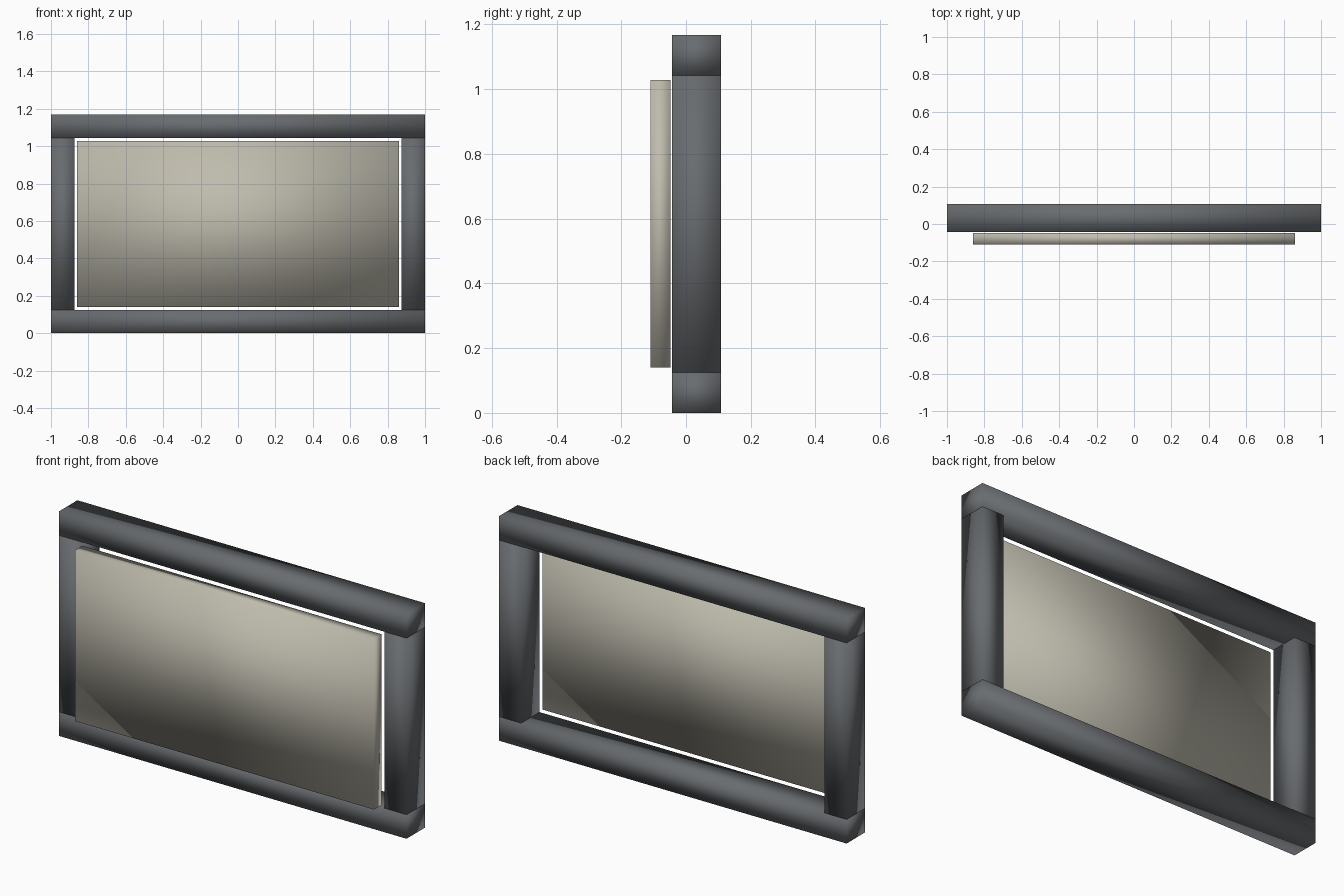
import bpy
import bmesh
from mathutils import Vector

cube = bpy.data.objects.get("Cube")
if cube:
    bpy.data.objects.remove(cube, do_unlink=True)


def make_material(name, colour):
    mat = bpy.data.materials.new(name)
    mat.use_nodes = True
    mat.diffuse_color = colour
    bsdf = next(n for n in mat.node_tree.nodes if n.type == "BSDF_PRINCIPLED")
    bsdf.inputs["Base Color"].default_value = colour
    return mat


def make_block(name, low, high, mat):
    """Smooth-shaded box between two opposite corners."""
    low, high = Vector(low), Vector(high)
    bm = bmesh.new()
    bmesh.ops.create_cube(bm, size=1)
    bmesh.ops.scale(bm, vec=high - low, verts=bm.verts)
    for face in bm.faces:
        face.smooth = True
    mesh = bpy.data.meshes.new(name)
    bm.to_mesh(mesh)
    bm.free()
    mesh.materials.append(mat)
    obj = bpy.data.objects.new(name, mesh)
    obj.location = (low + high) / 2
    bpy.context.collection.objects.link(obj)
    return obj


frame_grey = make_material("slate grey", (0.14, 0.15, 0.16, 1))
panel_beige = make_material("warm beige", (0.52, 0.50, 0.42, 1))

# Frame dimensions
front, back = -0.043, 0.108
height, rail, post = 1.168, 0.125, 0.127

# Full-width rails
make_block("bottom_rail", (-1, front, 0), (1, back, rail), frame_grey)
make_block("top_rail", (-1, front, height - rail), (1, back, height), frame_grey)

# Side posts between the rails
for name, x in (("right_post", -1), ("left_post", 1 - post)):
    make_block(name, (x, front, rail), (x + post, back, height - rail), frame_grey)

# Panel standing just in front of the frame opening
make_block("panel", (-0.86, -0.11, 0.14), (0.86, -0.048, 1.028), panel_beige)
